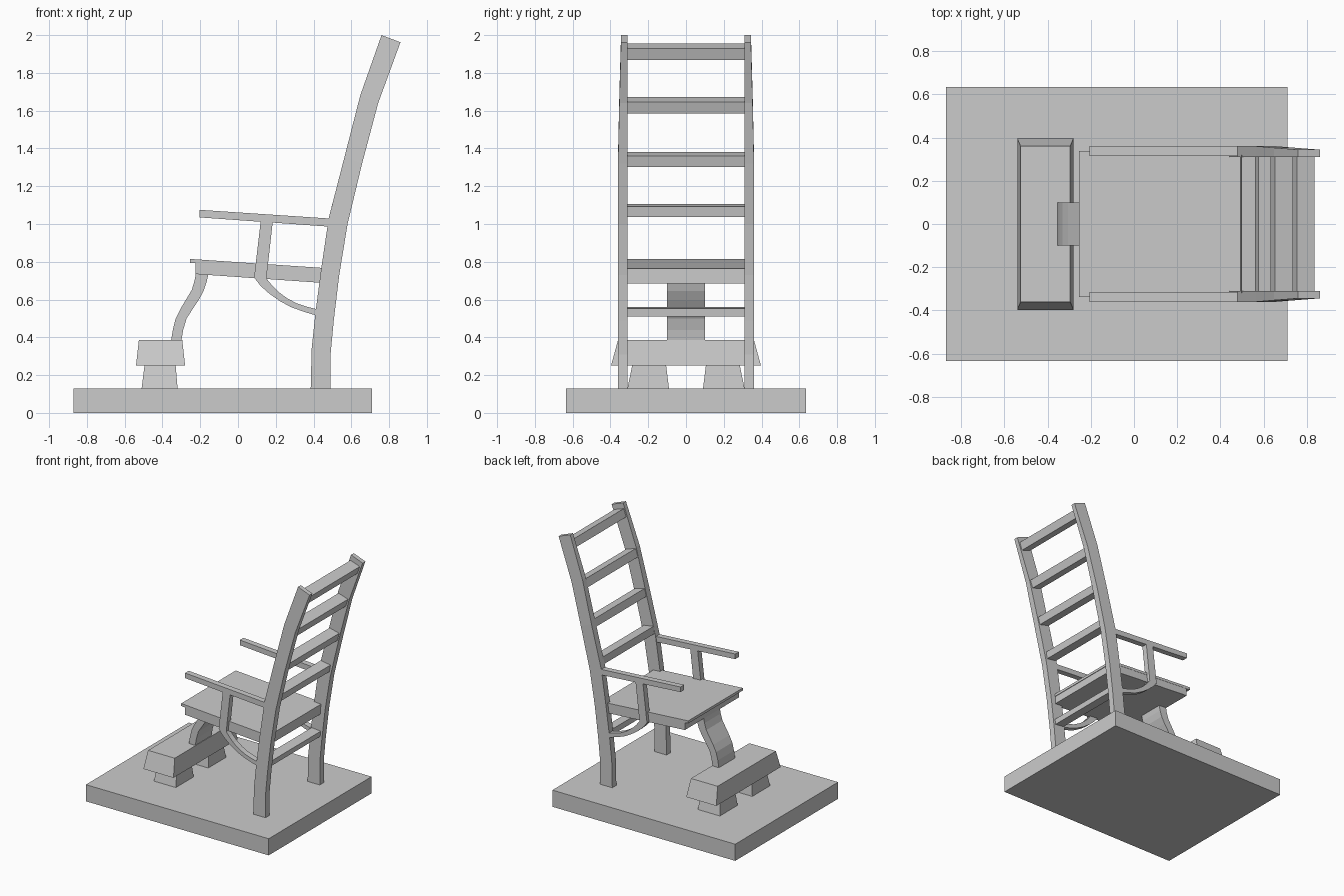
import bpy, bmesh, math

if "Cube" in bpy.data.objects:
    bpy.data.objects.remove(bpy.data.objects["Cube"])


def loft(name, sections, mirror=False):
    """Skin a list of four-cornered sections and cap both ends."""
    bm = bmesh.new()
    rings = [[bm.verts.new(p) for p in sec] for sec in sections]
    for a, b in zip(rings, rings[1:]):
        for i in range(4):
            j = (i + 1) % 4
            bm.faces.new((a[i], a[j], b[j], b[i]))
    bm.faces.new(rings[0][::-1])
    bm.faces.new(rings[-1])
    bmesh.ops.recalc_face_normals(bm, faces=bm.faces)
    mesh = bpy.data.meshes.new(name)
    bm.to_mesh(mesh)
    bm.free()
    obj = bpy.data.objects.new(name, mesh)
    bpy.context.collection.objects.link(obj)
    if mirror:
        mod = obj.modifiers.new("Mirror", 'MIRROR')
        mod.use_axis = (False, True, False)
    return obj


def strip(name, left, right, y0, y1, mirror=False):
    """Side-view band between two (x, z) edges; y1 may vary along the band."""
    outer = y1 if isinstance(y1, list) else [y1] * len(left)
    secs = [[(l[0], y0, l[1]), (r[0], y0, r[1]), (r[0], y, r[1]), (l[0], y, l[1])]
            for l, r, y in zip(left, right, outer)]
    return loft(name, secs, mirror)


def rect(x0, x1, y0, y1, z):
    return [(x0, y0, z), (x1, y0, z), (x1, y1, z), (x0, y1, z)]


# Plinth
loft("base", [rect(-.87, .71, -.635, .635, 0), rect(-.87, .71, -.635, .635, .13)])

# Footrest and its two tapered blocks
loft("footrest_block", [rect(-.51, -.32, .09, .31, .13),
                        rect(-.495, -.33, .105, .285, .25)], mirror=True)
loft("footrest", [rect(-.54, -.28, -.397, .397, .25),
                  rect(-.525, -.295, -.36, .36, .385)])

# Curved front leg
strip("front_leg",
      [(-.355, .38), (-.345, .44), (-.33, .50), (-.305, .55), (-.275, .60),
       (-.245, .65), (-.23, .70), (-.222, .745)],
      [(-.30, .38), (-.29, .44), (-.272, .50), (-.24, .55), (-.21, .595),
       (-.182, .645), (-.167, .69), (-.155, .74)], -.10, .10)

# Seat: thin top with front lip, thicker body below
strip("seat_top", [(-.255, .815), (.50, .764)], [(-.255, .795), (.50, .744)], -.337, .337)
strip("seat_body", [(-.225, .80), (.495, .75)], [(-.225, .735), (.495, .685)], -.335, .335)

# Curved back posts, thinning towards the top
strip("back_post",
      [(.385, .13), (.39, .34), (.41, .53), (.44, .76), (.48, 1.03),
       (.565, 1.36), (.647, 1.68), (.76, 2.0)],
      [(.49, .13), (.49, .31), (.507, .49), (.536, .73), (.58, 1.0),
       (.657, 1.32), (.742, 1.64), (.86, 1.962)],
      .31, [.36, .36, .36, .36, .36, .36, .353, .344], mirror=True)

# Ladder rails and lower stretcher, each tilted with the posts
rails = [("lower_stretcher", .42, .56, 6, .042, .078),
         ("back_rail_1", .498, 1.105, 9, .055, .085),
         ("back_rail_2", .575, 1.38, 14, .06, .085),
         ("back_rail_3", .652, 1.672, 18, .064, .085),
         ("back_rail_4", .755, 1.956, 19, .063, .085)]
for name, x, z, deg, h, t in rails:
    s, c = math.sin(math.radians(deg)), math.cos(math.radians(deg))
    fb = (x - h * s, z - h * c)
    strip(name, [fb, (x, z)],
          [(fb[0] + t * c, fb[1] - t * s), (x + t * c, z - t * s)], -.32, .32)

# Armrests, their uprights and the curved braces
strip("armrest", [(-.205, 1.075), (.50, 1.028)], [(-.205, 1.035), (.50, .985)],
      .315, .36, mirror=True)
strip("arm_upright", [(.085, .715), (.122, 1.03)], [(.15, .71), (.186, 1.03)],
      .315, .36, mirror=True)
strip("arm_brace",
      [(.085, .717), (.12, .672), (.165, .632), (.22, .593), (.28, .56), (.35, .535), (.43, .511)],
      [(.15, .712), (.18, .675), (.215, .64), (.26, .607), (.31, .58), (.365, .562), (.43, .546)],
      .315, .36, mirror=True)
